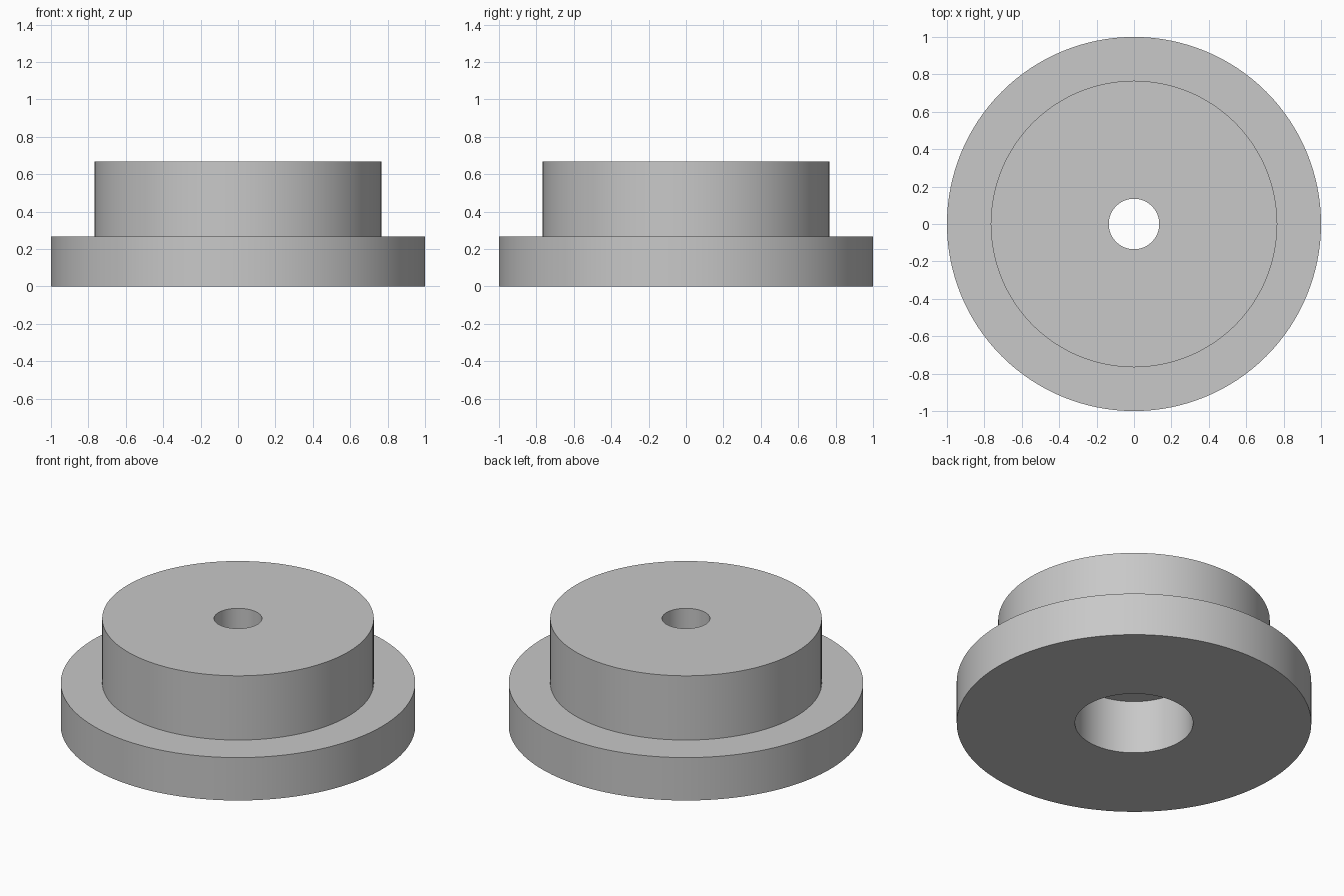
import bpy
import bmesh
from math import radians, tau

cube = bpy.data.objects.get("Cube")
if cube:
    bpy.data.objects.remove(cube, do_unlink=True)

# Plain grey material
grey = bpy.data.materials.new("plain_grey")
grey.use_nodes = True
colour = (0.58, 0.58, 0.58, 1.0)
grey.diffuse_color = colour
grey.node_tree.nodes["Principled BSDF"].inputs["Base Color"].default_value = colour

# Main dimensions
FLANGE_R, HUB_R, HOLE_R, BORE_R = 1.0, 0.766, 0.135, 0.333
FLANGE_H, TOTAL_H, BORE_H = 0.267, 0.667, 0.333
SEGMENTS = 128


def lathe(name, profile, material):
    """Spin a closed radius/height profile around the z axis."""
    bm = bmesh.new()
    verts = [bm.verts.new((r, 0, z)) for r, z in profile]
    edges = [bm.edges.new((a, b)) for a, b in zip(verts, verts[1:] + verts[:1])]
    bmesh.ops.spin(bm, geom=verts + edges, cent=(0, 0, 0), axis=(0, 0, 1),
                   angle=tau, steps=SEGMENTS, use_merge=True)
    bmesh.ops.remove_doubles(bm, verts=bm.verts, dist=1e-5)
    bmesh.ops.recalc_face_normals(bm, faces=bm.faces)
    mesh = bpy.data.meshes.new(name)
    bm.to_mesh(mesh)
    bm.free()
    mesh.materials.append(material)
    obj = bpy.data.objects.new(name, mesh)
    bpy.context.collection.objects.link(obj)
    bpy.ops.object.select_all(action="DESELECT")
    obj.select_set(True)
    bpy.context.view_layer.objects.active = obj
    bpy.ops.object.shade_smooth_by_angle(angle=radians(30))
    return obj


# Flanged hub with a through hole and a wider bore from below
lathe("flanged_hub", [
    (BORE_R, 0), (FLANGE_R, 0), (FLANGE_R, FLANGE_H), (HUB_R, FLANGE_H),
    (HUB_R, TOTAL_H), (HOLE_R, TOTAL_H), (HOLE_R, BORE_H), (BORE_R, BORE_H),
], grey)
